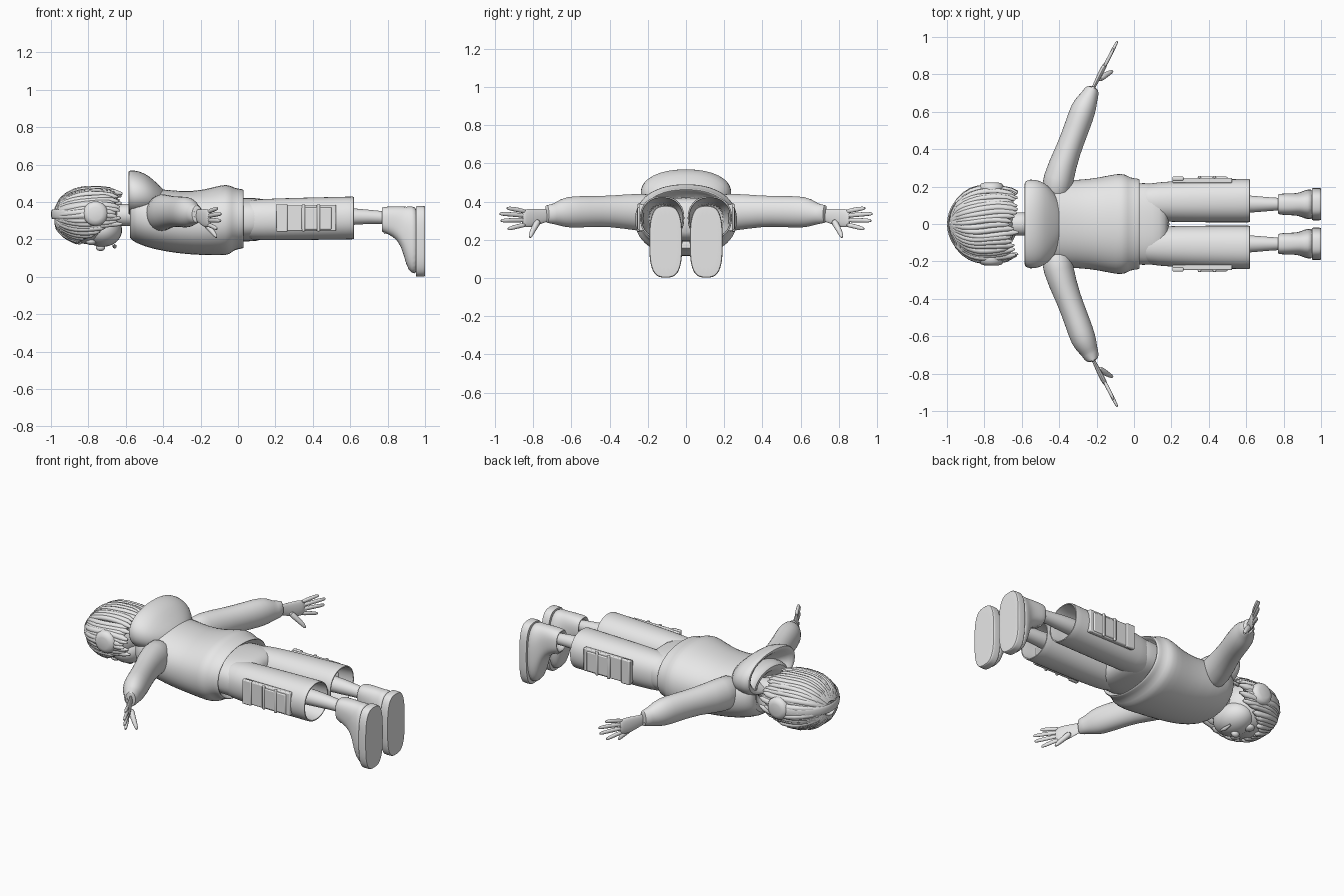
import bpy, bmesh, math, random
from mathutils import Vector

random.seed(4)
cube = bpy.data.objects.get("Cube")
if cube:
    bpy.data.objects.remove(cube, do_unlink=True)

grey = bpy.data.materials.new("plain grey")
grey.use_nodes = True
grey.diffuse_color = (0.8, 0.8, 0.8, 1)
grey.node_tree.nodes["Principled BSDF"].inputs["Base Color"].default_value = (0.8, 0.8, 0.8, 1)


def skin(bm, rings):
    """Bridge rings of points and cap both ends."""
    vs = [[bm.verts.new(p) for p in ring] for ring in rings]
    n = len(vs[0])
    for a, b in zip(vs, vs[1:]):
        for i in range(n):
            bm.faces.new((a[i], a[(i + 1) % n], b[(i + 1) % n], b[i]))
    bm.faces.new(vs[0])
    bm.faces.new(vs[-1])


def finish(name, bm, mirror=False, subdiv=0, bevel=0):
    bmesh.ops.recalc_face_normals(bm, faces=bm.faces)
    me = bpy.data.meshes.new(name)
    bm.to_mesh(me)
    bm.free()
    me.materials.append(grey)
    for p in me.polygons:
        p.use_smooth = True
    me.set_sharp_from_angle(angle=math.radians(60))
    ob = bpy.data.objects.new(name, me)
    bpy.context.collection.objects.link(ob)
    if mirror:
        m = ob.modifiers.new("mirror", "MIRROR")
        m.use_axis = (False, True, False)
        m.use_mirror_merge = False
    if bevel:
        m = ob.modifiers.new("bevel", "BEVEL")
        m.width, m.segments = bevel, 2
    if subdiv:
        m = ob.modifiers.new("smooth", "SUBSURF")
        m.levels = m.render_levels = subdiv
    return ob


def loft(name, sections, power=2.0, mirror=False, segs=28):
    """Sections along x: (x, y, z, half width, half height)."""
    def curve(c):
        return math.copysign(abs(c) ** (2 / power), c)
    rings = []
    for x, y, z, ry, rz in sections:
        angles = [math.tau * i / segs for i in range(segs)]
        rings.append([(x, y + ry * curve(math.cos(a)), z + rz * curve(math.sin(a))) for a in angles])
    bm = bmesh.new()
    skin(bm, rings)
    return finish(name, bm, mirror, 1)


def tube(bm, points, radii, ref=(0, 0, 1), flat=1.0, segs=10):
    """Sweep an ellipse along points; flat scales it across the ref direction."""
    pts = [Vector(p) for p in points]
    rings = []
    for i, p in enumerate(pts):
        t = (pts[min(i + 1, len(pts) - 1)] - pts[max(i - 1, 0)]).normalized()
        side = t.cross(Vector(ref)).normalized()
        up = side.cross(t)
        angles = [math.tau * k / segs for k in range(segs)]
        rings.append([p + radii[i] * (side * flat * math.cos(a) + up * math.sin(a)) for a in angles])
    skin(bm, rings)


def ball(bm, centre, size):
    made = bmesh.ops.create_uvsphere(bm, u_segments=28, v_segments=18, radius=1)["verts"]
    bmesh.ops.scale(bm, vec=size, verts=made)
    bmesh.ops.translate(bm, vec=centre, verts=made)


def box(bm, centre, size):
    made = bmesh.ops.create_cube(bm, size=1)["verts"]
    bmesh.ops.scale(bm, vec=size, verts=made)
    bmesh.ops.translate(bm, vec=centre, verts=made)


# Hooded sweater body, with hollow hem
loft("sweater_body", [
    (-0.50, 0, .33, .07, .07), (-0.57, 0, .33, .12, .10), (-0.585, 0, .34, .17, .13),
    (-0.55, 0, .33, .21, .15), (-0.45, 0, .31, .235, .165), (-0.30, 0, .288, .235, .167),
    (-0.18, 0, .29, .25, .175), (-0.09, 0, .303, .272, .19), (-0.045, 0, .305, .268, .188),
    (-0.02, 0, .31, .247, .165), (.025, 0, .31, .245, .16), (.032, 0, .31, .238, .155),
    (.025, 0, .31, .228, .146), (-0.05, 0, .31, .2, .12)], 2.2)

# Hood hanging behind the neck
loft("hood", [
    (-0.46, 0, .42, .08, .04), (-0.55, 0, .445, .17, .075), (-0.585, 0, .45, .205, .105),
    (-0.588, 0, .45, .225, .118), (-0.56, 0, .445, .243, .127), (-0.50, 0, .44, .235, .118),
    (-0.45, 0, .425, .2, .092), (-0.40, 0, .405, .13, .065), (-0.365, 0, .39, .05, .035)], 2.2)

# Sleeves and cuffs
bm = bmesh.new()
tube(bm, [(-.42, .12, .335), (-.41, .24, .345), (-.35, .40, .35), (-.30, .53, .347), (-.27, .62, .345),
          (-.245, .67, .337), (-.235, .69, .335), (-.217, .735, .335), (-.215, .738, .335), (-.24, .69, .335)],
     [.10, .102, .08, .083, .084, .064, .054, .047, .036, .032], flat=.83, segs=20)
finish("sleeves", bm, True, 1)

# Hands
bm = bmesh.new()
tube(bm, [(-.235, .69, .333), (-.207, .75, .325), (-.182, .80, .315), (-.158, .845, .312), (-.15, .86, .312)],
     [.03, .035, .05, .049, .035], flat=.28, segs=16)
for base, tip_y, tip_z in ((.347, .94, .365), (.325, .978, .336), (.302, .972, .3), (.279, .935, .258)):
    y0 = .835
    path = [Vector((-.215 + (y - .73) * .51, y, z)) for y, z in
            ((y0, base), ((y0 + tip_y) / 2, (base + tip_z) / 2 + .002), (tip_y - .012, tip_z), (tip_y, tip_z))]
    tube(bm, path, [.013, .0125, .011, .005], flat=.8)
tube(bm, [(-.19, .77, .305), (-.155, .795, .262), (-.125, .812, .228), (-.113, .818, .208)],
     [.02, .016, .013, .006], ref=(1, 0, 0))
finish("hands", bm, True, 1)

# Trousers: seat plus two open legs
loft("trouser_seat", [(-.08, 0, .305, .19, .10), (-.06, 0, .305, .215, .115), (.06, 0, .305, .222, .118),
                      (.14, 0, .308, .215, .112), (.19, 0, .31, .15, .08)], 2.6)
loft("trouser_legs", [
    (.02, .115, .305, .08, .09), (.06, .117, .305, .1, .108), (.2, .12, .307, .11, .113),
    (.4, .123, .311, .115, .114), (.61, .125, .315, .117, .115), (.62, .125, .315, .117, .115),
    (.621, .125, .315, .108, .106), (.61, .125, .315, .107, .105), (.3, .12, .31, .09, .09)], 2.2, True)

# Cargo pockets with flaps and straps
bm = bmesh.new()
box(bm, (.365, .233, .315), (.32, .028, .14))
box(bm, (.235, .243, .315), (.06, .022, .15))
box(bm, (.42, .243, .312), (.16, .02, .12))
for x in (.35, .43):
    box(bm, (x, .25, .315), (.018, .014, .145))
finish("cargo_pockets", bm, True, 0, .006)

# Lower legs
loft("lower_legs", [(.25, .11, .315, .05, .05), (.5, .108, .322, .052, .05), (.65, .106, .322, .045, .043),
                    (.75, .106, .32, .033, .033), (.85, .106, .31, .034, .036)], mirror=True)

# Shoes: upper, sole and laces
loft("shoe_uppers", [
    (.81, .106, .31, .03, .035), (.775, .106, .31, .042, .05), (.765, .106, .307, .05, .062),
    (.78, .106, .305, .057, .07), (.83, .105, .297, .058, .08), (.875, .105, .272, .06, .105),
    (.9, .105, .215, .07, .16), (.925, .105, .197, .08, .18), (.97, .105, .192, .083, .186)], 2.5, True)
loft("shoe_soles", [
    (.95, .106, .19, .075, .175), (.951, .106, .19, .086, .189), (.956, .106, .19, .087, .19),
    (.994, .106, .19, .087, .19), (1.0, .106, .19, .085, .188), (1.0, .106, .19, .075, .175)], 3.0, True)
bm = bmesh.new()
for i in range(6):
    f = i / 5
    x, z = .785 + .105 * f, .236 - .075 * f * f
    tube(bm, [(x + .012, .062, z + .03), (x, .085, z), (x, .125, z), (x + .012, .148, z + .03)],
         [.007] * 4, ref=(1, 0, 0), segs=8)
finish("shoe_laces", bm, True)

# Head, neck and face, looking down
bm = bmesh.new()
ball(bm, (-.80, 0, .325), (.165, .175, .15))
ball(bm, (-.725, 0, .25), (.105, .13, .09))
ball(bm, (-.735, 0, .158), (.025, .02, .02))
finish("head", bm)
bm = bmesh.new()
for y in (-.06, .06):
    ball(bm, (-.785, y, .19), (.03, .03, .02))
finish("eyes", bm)
bm = bmesh.new()
tube(bm, [(-.665, -.04, .172), (-.66, 0, .163), (-.665, .04, .172)], [.006, .011, .006])
finish("mouth", bm)
loft("neck", [(-.72, 0, .33, .065, .06), (-.6, 0, .33, .06, .058), (-.48, 0, .33, .07, .065)])


# Hair strands flowing from the crown; shorter over the face
def strand(bm, angle, length, lift, thick):
    path, radii = [], []
    for k in range(11):
        t = .02 + (length - .02) * k / 10
        r = math.sqrt(1 - (1 - min(t / .52, 1)) ** 2) - .35 * max(t - .7, 0)
        a = angle + .05 * math.sin(5 * t + lift * 300)
        path.append((-.978 + .35 * t, (.19 + lift) * r * math.cos(a), .325 + (.142 + lift) * r * math.sin(a)))
        radii.append(thick * (.35 if k == 10 else .65 if k == 0 else 1))
    tube(bm, path, radii, ref=(0, -math.sin(angle), math.cos(angle)), segs=8)


bm = bmesh.new()
for i in range(32):
    strand(bm, math.radians(-22 + 224 * i / 31), random.uniform(.88, 1.03),
           random.uniform(-.003, .006), random.uniform(.015, .019))
for i in range(18):
    strand(bm, math.radians(-15 + 210 * i / 17), random.uniform(.75, .95), -.015, .02)
for i in range(16):
    edge = abs(i - 7.5) / 7.5
    strand(bm, math.radians(208 + 124 * i / 15), random.uniform(.36, .44) + .4 * edge ** 3,
           random.uniform(-.003, .006), .017)
finish("hair_strands", bm)

# Headphones: flat band over the crown and round ear cups
bm = bmesh.new()
arc = [math.radians(-90 + 180 * i / 20) for i in range(21)]
tube(bm, [(-.765 - .228 * math.cos(a), .208 * math.sin(a), .335) for a in arc], [.026] * 21, flat=.26, segs=12)
finish("headphone_band", bm)
bm = bmesh.new()
tube(bm, [(-.762, y, .338) for y in (.15, .16, .175, .2, .215, .222)],
     [.05, .06, .066, .066, .056, .035], segs=28)
finish("ear_cups", bm, True)
